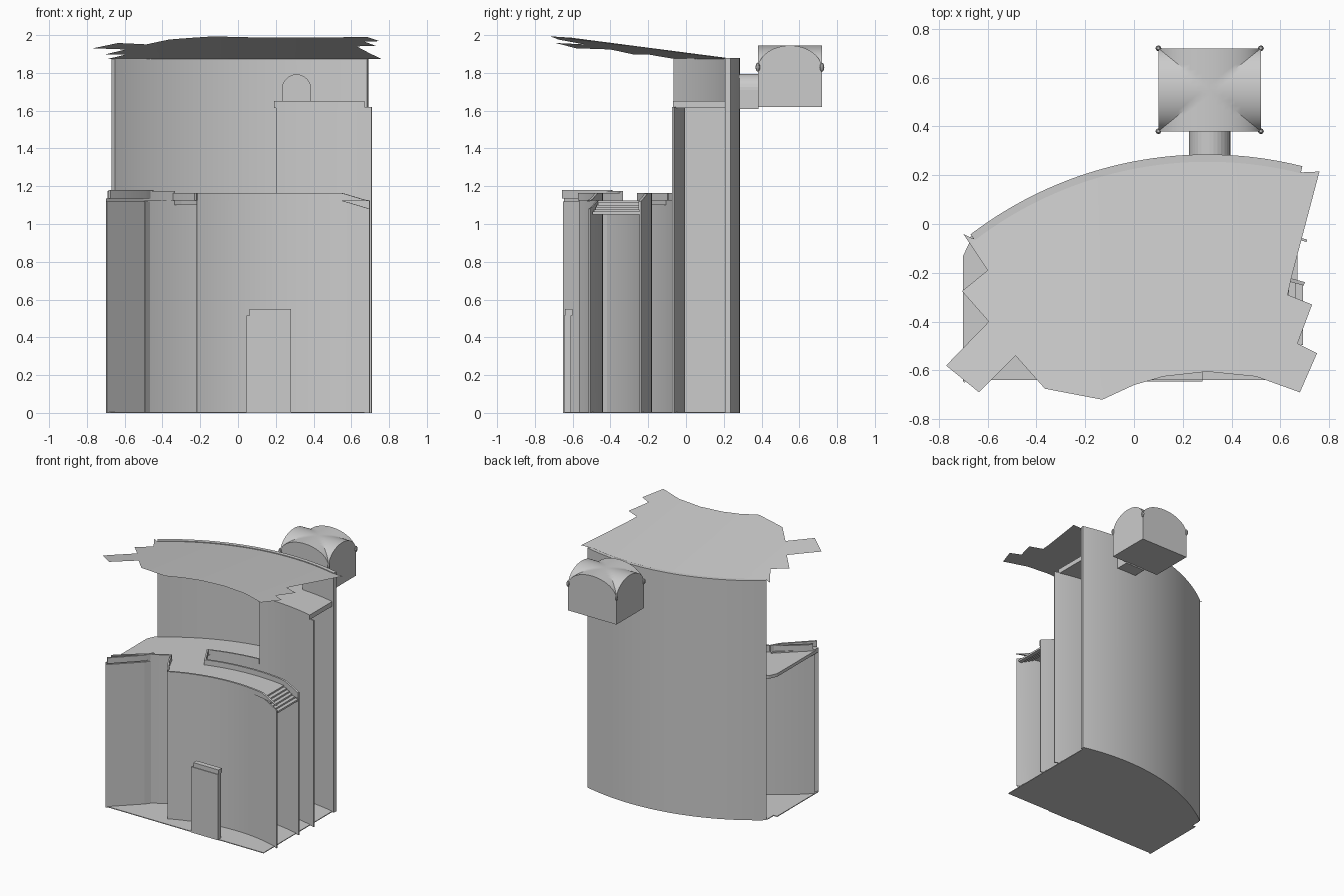
import bpy, bmesh, math
from mathutils import Vector

if "Cube" in bpy.data.objects:
    bpy.data.objects.remove(bpy.data.objects["Cube"])


def finish(bm, name, smooth=False):
    bmesh.ops.recalc_face_normals(bm, faces=bm.faces)
    me = bpy.data.meshes.new(name)
    bm.to_mesh(me)
    bm.free()
    ob = bpy.data.objects.new(name, me)
    bpy.context.collection.objects.link(ob)
    if smooth:
        bpy.context.view_layer.objects.active = ob
        ob.select_set(True)
        bpy.ops.object.shade_smooth_by_angle(angle=math.radians(30))
        ob.select_set(False)
    return ob


def arc(x, apex, r):
    return apex - r + math.sqrt(r * r - (x - 0.3) ** 2)


def curve(x0, x1, apex, r, n=24):
    xs = [x0 + (x1 - x0) * i / n for i in range(n + 1)]
    return [(x, arc(x, apex, r)) for x in xs]


def wall(name, pts, z0, z1, t=0.008):
    """Upright strip along a plan path; z1 may be a function of x."""
    top = z1 if callable(z1) else (lambda x: z1)
    bm = bmesh.new()
    rings = []
    for i, p in enumerate(pts):
        a, b = pts[max(i - 1, 0)], pts[min(i + 1, len(pts) - 1)]
        d = Vector((b[0] - a[0], b[1] - a[1])).normalized()
        q = (p[0] + d.y * t, p[1] - d.x * t)
        rings.append([bm.verts.new((u[0], u[1], z)) for u, z in
                      ((p, z0), (q, z0), (q, top(p[0])), (p, top(p[0])))])
    for a, b in zip(rings, rings[1:]):
        for k in range(4):
            bm.faces.new((a[k], a[(k + 1) % 4], b[(k + 1) % 4], b[k]))
    bm.faces.new(rings[0])
    bm.faces.new(rings[-1])
    return finish(bm, name, True)


def slab(name, pts, z0, z1):
    bm = bmesh.new()
    f = bm.faces.new([bm.verts.new((x, y, z0)) for x, y in pts])
    ext = bmesh.ops.extrude_face_region(bm, geom=[f])
    vs = [v for v in ext['geom'] if isinstance(v, bmesh.types.BMVert)]
    bmesh.ops.translate(bm, verts=vs, vec=(0, 0, z1 - z0))
    return finish(bm, name)


def box(name, x0, x1, y0, y1, z0, z1):
    return slab(name, [(x0, y0), (x1, y0), (x1, y1), (x0, y1)], z0, z1)


def arch(name, x0, x1, y0, y1, z0, spring):
    """Round-topped prism along y."""
    c, r = (x0 + x1) / 2, (x1 - x0) / 2
    prof = [(x0, z0), (x1, z0)] + [(c + r * math.cos(math.pi * i / 16),
            spring + r * math.sin(math.pi * i / 16)) for i in range(17)]
    bm = bmesh.new()
    a = [bm.verts.new((x, y0, z)) for x, z in prof]
    b = [bm.verts.new((x, y1, z)) for x, z in prof]
    for i in range(len(prof)):
        j = (i + 1) % len(prof)
        bm.faces.new((a[i], a[j], b[j], b[i]))
    bm.faces.new(a)
    bm.faces.new(b)
    return finish(bm, name)


BACK, W1, W2, W3 = (0.285, 1.6), (-0.44, 1.2), (-0.18, 1.4), (-0.01, 1.45)
FLOOR, RAIL = 1.125, 1.165

# ground plate
slab("ground_plate", [(-0.7, -0.64), (0.67, -0.64), (0.67, 0.22)]
     + curve(0.67, -0.67, 0.275, 1.6) + [(-0.67, -0.13), (-0.7, -0.13)], 0, 0.006)

# tall curved back wall with an arched opening
back = wall("back_wall", curve(-0.67, 0.69, *BACK, 40), 0, 1.88, 0.03)
cut = arch("arch_cutter", 0.235, 0.385, 0.15, 0.4, 1.65, 1.715)
cut.hide_render = True
cut.hide_viewport = True
m = back.modifiers.new("opening", 'BOOLEAN')
m.operation, m.object, m.solver = 'DIFFERENCE', cut, 'EXACT'

# nested curved walls, dropping at the stair end
def drop(x):
    return FLOOR - max(0, x - 0.55) * 0.3

wall("front_wall", curve(-0.22, 0.7, *W1), 0, drop)
wall("middle_wall", curve(-0.7, 0.7, *W2, 32), 0, drop)
wall("inner_wall", curve(-0.45, 0.2, *W3), 0, FLOOR)
wall("left_front_wall", [(-0.7, -0.645), (-0.5, -0.45)], 0, 1.12)
wall("left_return_wall", [(-0.5, -0.45), (-0.47, arc(-0.47, *W2))], 0, 1.12)
wall("passage_end_wall", [(-0.22, -0.555), (-0.22, -0.5)], 0, FLOOR)

# decks
t = 0.025
slab("corridor_deck", curve(-0.22, 0.55, *W1) + curve(0.55, -0.22, *W2), FLOOR - t, FLOOR)
slab("rear_deck", [(-0.7, -0.13), (-0.7, arc(-0.7, *W2))]
     + curve(-0.68, -0.12, *W2, 12) + [(-0.2, -0.1)] + curve(-0.16, 0.2, *W3, 8)
     + curve(0.2, -0.67, 0.262, 1.6), FLOOR - t, FLOOR)
slab("left_platform", [(-0.7, -0.645), (-0.5, -0.45), (-0.47, -0.385),
                       (-0.7, arc(-0.7, *W2))], 1.1, 1.135)

# parapets
wall("front_parapet", curve(-0.22, 0.7, *W1), FLOOR, lambda x: drop(x) + 0.04, 0.015)
wall("middle_parapet", curve(-0.12, 0.7, *W2), FLOOR - 0.05, lambda x: drop(x) + 0.04, 0.015)
wall("left_parapet", curve(-0.69, -0.34, *W2, 10), FLOOR, 1.175, 0.015)
wall("platform_parapet", [(-0.685, -0.645), (-0.5, -0.46), (-0.46, -0.39)], 1.135, 1.18, 0.015)
wall("neck_parapet", [(-0.34, arc(-0.34, *W2)), (-0.3, -0.42), (-0.22, -0.545)], FLOOR, RAIL, 0.012)
wall("rear_parapet", [(-0.12, arc(-0.12, *W2)), (-0.2, -0.1)] + curve(-0.16, 0.2, *W3, 8),
     FLOOR, RAIL, 0.012)
slab("neck_deck", [(-0.34, arc(-0.34, *W2)), (-0.3, -0.42), (-0.22, -0.545),
                   (-0.22, arc(-0.22, *W2))], FLOOR - t, FLOOR)

# stairs between the front and middle walls
for i in range(5):
    x0 = 0.55 + i * 0.028
    z = FLOOR - 0.012 * (i + 1)
    box(f"stair_{i + 1}", x0, x0 + 0.03, arc(x0, *W1), arc(x0, *W2) - 0.01, z - 0.014, z)

# right tower: front wall, side wall, top slab
wall("tower_front", curve(0.2, 0.71, -0.005, 1.45), 0, 1.62, 0.01)
wall("tower_side", [(0.2, -0.01), (0.2, 0.26)], 0, 1.62, 0.01)
slab("tower_slab", curve(0.19, 0.67, -0.02, 1.45) + curve(0.67, 0.19, 0.262, 1.6), 1.615, 1.652)

# door
box("door", 0.045, 0.28, -0.645, -0.61, 0, 0.515)
box("door_lintel", 0.06, 0.28, -0.64, -0.6, 0.515, 0.55)

# neck and vaulted chamber behind the back wall
wall("neck_floor", [(0.225, 0.275), (0.225, 0.385)], 1.61, 1.72)
neck = arch("neck_passage", 0.225, 0.395, 0.262, 0.385, 1.61, 1.71)
m = neck.modifiers.new("opening", 'BOOLEAN')
m.operation, m.object, m.solver = 'DIFFERENCE', cut, 'EXACT'

bm = bmesh.new()
N = 24
us = [-math.cos(math.pi * i / N) for i in range(N + 1)]
cross = lambda u: math.sqrt(max(0, 1 - u * u))
g = [[bm.verts.new((0.31 + 0.21 * u, 0.55 + 0.17 * v, 1.82 + 0.125 * max(cross(u), cross(v))))
      for v in us] for u in us]
for i in range(N):
    for j in range(N):
        # split along the groins
        a, b, c, d = g[i][j], g[i + 1][j], g[i + 1][j + 1], g[i][j + 1]
        if i == j:
            bm.faces.new((a, b, c)); bm.faces.new((a, c, d))
        elif i + j == N - 1:
            bm.faces.new((a, b, d)); bm.faces.new((b, c, d))
        else:
            bm.faces.new((a, b, c, d))
rim = [g[i][0] for i in range(N)] + [g[N][j] for j in range(N)] \
    + [g[i][N] for i in range(N, 0, -1)] + [g[0][j] for j in range(N, 0, -1)]
low = [bm.verts.new((v.co.x, v.co.y, 1.62)) for v in rim]
for i in range(len(rim)):
    j = (i + 1) % len(rim)
    bm.faces.new((rim[i], rim[j], low[j], low[i]))
bm.faces.new(low)
finish(bm, "vaulted_chamber", True)
for sx in (-1, 1):
    for sy in (-1, 1):
        bm = bmesh.new()
        bmesh.ops.create_uvsphere(bm, u_segments=8, v_segments=6, radius=0.012)
        bmesh.ops.scale(bm, vec=(1, 1, 2), verts=bm.verts)
        bmesh.ops.translate(bm, vec=(0.31 + 0.21 * sx, 0.55 + 0.17 * sy, 1.83), verts=bm.verts)
        finish(bm, "corner_stud", True)

# jagged roof sheet rising away from the back wall
outline = [(-0.70, -0.04), (-0.60, -0.19), (-0.705, -0.275), (-0.595, -0.40), (-0.77, -0.58),
           (-0.635, -0.69), (-0.485, -0.54), (-0.365, -0.675), (-0.22, -0.565), (-0.13, -0.72),
           (0.0, -0.66), (0.12, -0.625), (0.3, -0.605), (0.5, -0.625), (0.68, -0.69),
           (0.75, -0.53), (0.67, -0.49), (0.73, -0.33), (0.63, -0.29), (0.645, -0.22), (0.76, 0.215)]
bm = bmesh.new()
pts = outline + curve(0.69, -0.66, 0.26, 1.6)
f = bm.faces.new([bm.verts.new((x, y, 0)) for x, y in pts])
bmesh.ops.triangulate(bm, faces=[f])
for i in range(1, 20):
    bmesh.ops.bisect_plane(bm, geom=bm.verts[:] + bm.edges[:] + bm.faces[:],
                           plane_co=(-0.77 + i * 0.077, 0, 0), plane_no=(1, 0, 0))
for v in bm.verts:
    v.co.z = 1.873 + 0.13 * max(0, arc(v.co.x, 0.265, 1.6) - v.co.y)
finish(bm, "roof_sheet", True)
